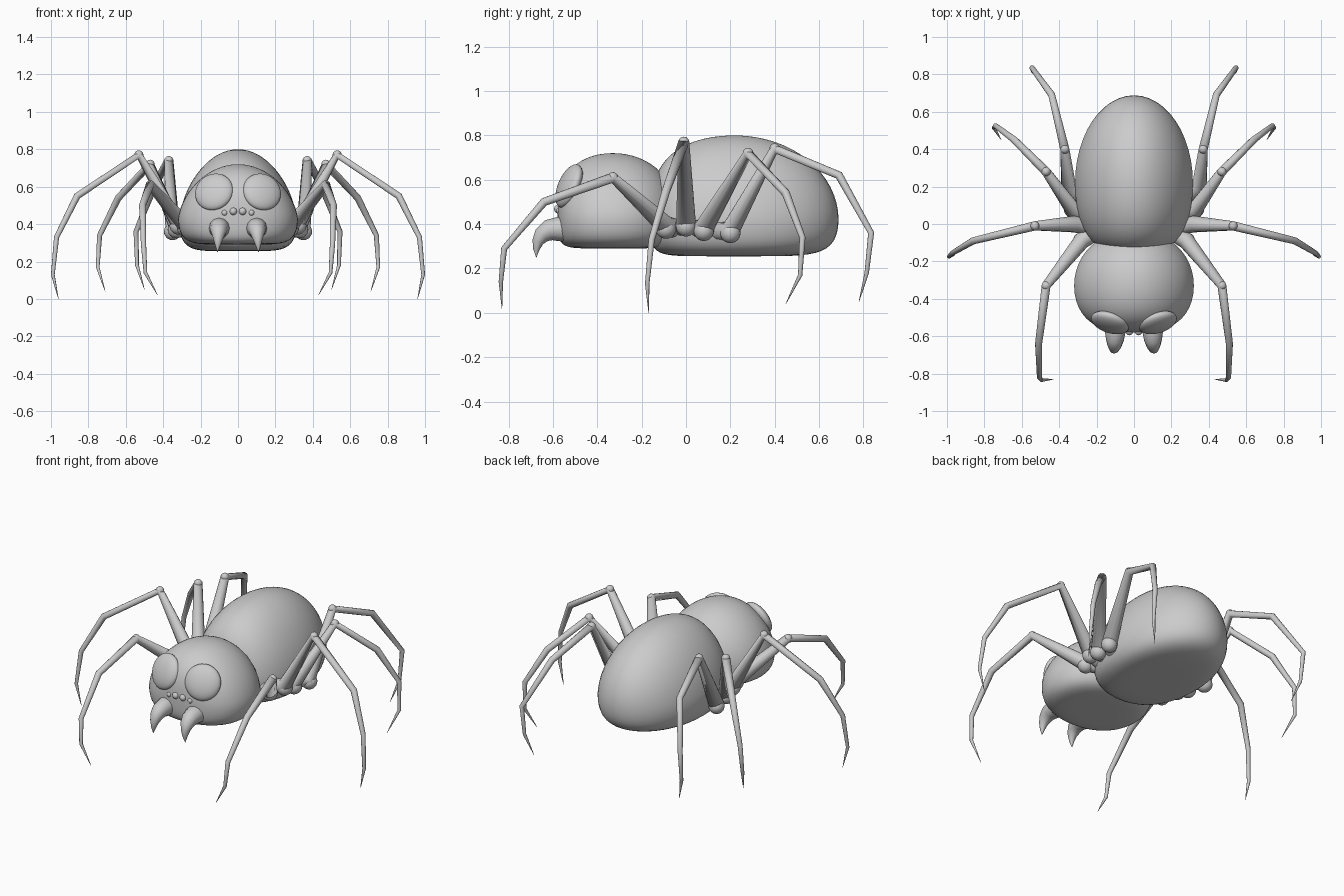
import bpy
from mathutils import Vector

if "Cube" in bpy.data.objects:
    bpy.data.objects.remove(bpy.data.objects["Cube"])


def ball(name, loc, scale, normal=None, seg=32, rings=20):
    bpy.ops.mesh.primitive_uv_sphere_add(segments=seg, ring_count=rings, radius=1, location=loc)
    ob = bpy.context.object
    ob.name = name
    ob.scale = scale
    if normal:
        ob.rotation_euler = Vector(normal).to_track_quat('Z', 'Y').to_euler()
    bpy.ops.object.shade_smooth()
    return ob


def body(name, centre, width, front, back, up, down, blunt_front, blunt_back):
    # sphere pulled into a dome with a flattened belly and blunted ends
    ob = ball(name, centre, (1, 1, 1), seg=48, rings=32)
    for v in ob.data.vertices:
        x, y, z = v.co
        ay = min(abs(y), 1)
        if y < 0:
            ny = -front * (1 - (1 - ay) ** blunt_front)
        else:
            ny = back * (1 - (1 - ay) ** blunt_back)
        if z < 0:
            nz = -down * (1 - (1 - min(-z, 1)) ** 2.4)
            nx = x * width
        else:
            nz = up * z
            nx = x * width * (1 - 0.12 * z)
        v.co = (nx, ny, nz)
    return ob


def tube(name, points, radii, side):
    cu = bpy.data.curves.new(name, 'CURVE')
    cu.dimensions = '3D'
    cu.bevel_depth = 1
    cu.bevel_resolution = 4
    cu.use_fill_caps = True
    sp = cu.splines.new('POLY')
    sp.points.add(len(points) - 1)
    for p, co, r in zip(sp.points, points, radii):
        p.co = (co[0] * side, co[1], co[2], 1)
        p.radius = r
    ob = bpy.data.objects.new(name, cu)
    bpy.context.collection.objects.link(ob)


# body
body("abdomen", (0, 0.22, 0.42), 0.315, 0.38, 0.468, 0.38, 0.165, 1.4, 1.0)
body("head", (0, -0.33, 0.43), 0.32, 0.25, 0.29, 0.29, 0.14, 1.3, 1.1)

# leg paths: hip, socket, knee, shin, ankle, foot, claw tip
legs = {
    "front_leg": [(0.20, -0.04, 0.38), (0.28, -0.09, 0.39), (0.47, -0.33, 0.61),
                  (0.51, -0.64, 0.50), (0.505, -0.82, 0.29), (0.495, -0.835, 0.14), (0.43, -0.83, 0.02)],
    "second_leg": [(0.20, -0.02, 0.38), (0.32, 0.0, 0.40), (0.53, -0.01, 0.77),
                   (0.86, -0.09, 0.55), (0.97, -0.155, 0.33), (0.99, -0.175, 0.13), (0.96, -0.168, 0.0)],
    "third_leg": [(0.22, 0.04, 0.38), (0.33, 0.08, 0.38), (0.47, 0.28, 0.72),
                  (0.64, 0.45, 0.54), (0.74, 0.525, 0.34), (0.75, 0.515, 0.17), (0.71, 0.45, 0.04)],
    "rear_leg": [(0.24, 0.12, 0.37), (0.35, 0.20, 0.37), (0.37, 0.40, 0.74),
                 (0.44, 0.69, 0.62), (0.545, 0.835, 0.36), (0.54, 0.815, 0.18), (0.50, 0.78, 0.05)],
}
radii = [0.045, 0.045, 0.025, 0.019, 0.014, 0.010, 0.001]

for side, tag in ((1, "left"), (-1, "right")):
    for name, pts in legs.items():
        tube(f"{name}_{tag}", pts, radii, side)
        x, y, z = pts[1]
        ball(f"{name}_socket_{tag}", (x * side, y, z - 0.01), (0.046,) * 3, seg=20, rings=12)
        x, y, z = pts[2]
        ball(f"{name}_knee_{tag}", (x * side, y, z), (0.024,) * 3, seg=16, rings=10)
    # big flattened eye
    ball(f"big_eye_{tag}", (0.128 * side, -0.527, 0.572), (0.105, 0.105, 0.042),
         (0.28 * side, -0.87, 0.38))
    # row of small eyes
    ball(f"small_inner_eye_{tag}", (0.025 * side, -0.575, 0.468), (0.02,) * 3, seg=16, rings=10)
    ball(f"small_outer_eye_{tag}", (0.072 * side, -0.568, 0.460), (0.017,) * 3, seg=16, rings=10)
    # curved fang
    tube(f"fang_{tag}",
         [(0.10, -0.52, 0.375), (0.10, -0.575, 0.378), (0.102, -0.62, 0.372), (0.104, -0.65, 0.35),
          (0.106, -0.668, 0.32), (0.108, -0.675, 0.285), (0.11, -0.675, 0.25)],
         [0.056, 0.055, 0.048, 0.038, 0.026, 0.014, 0.001], side)
